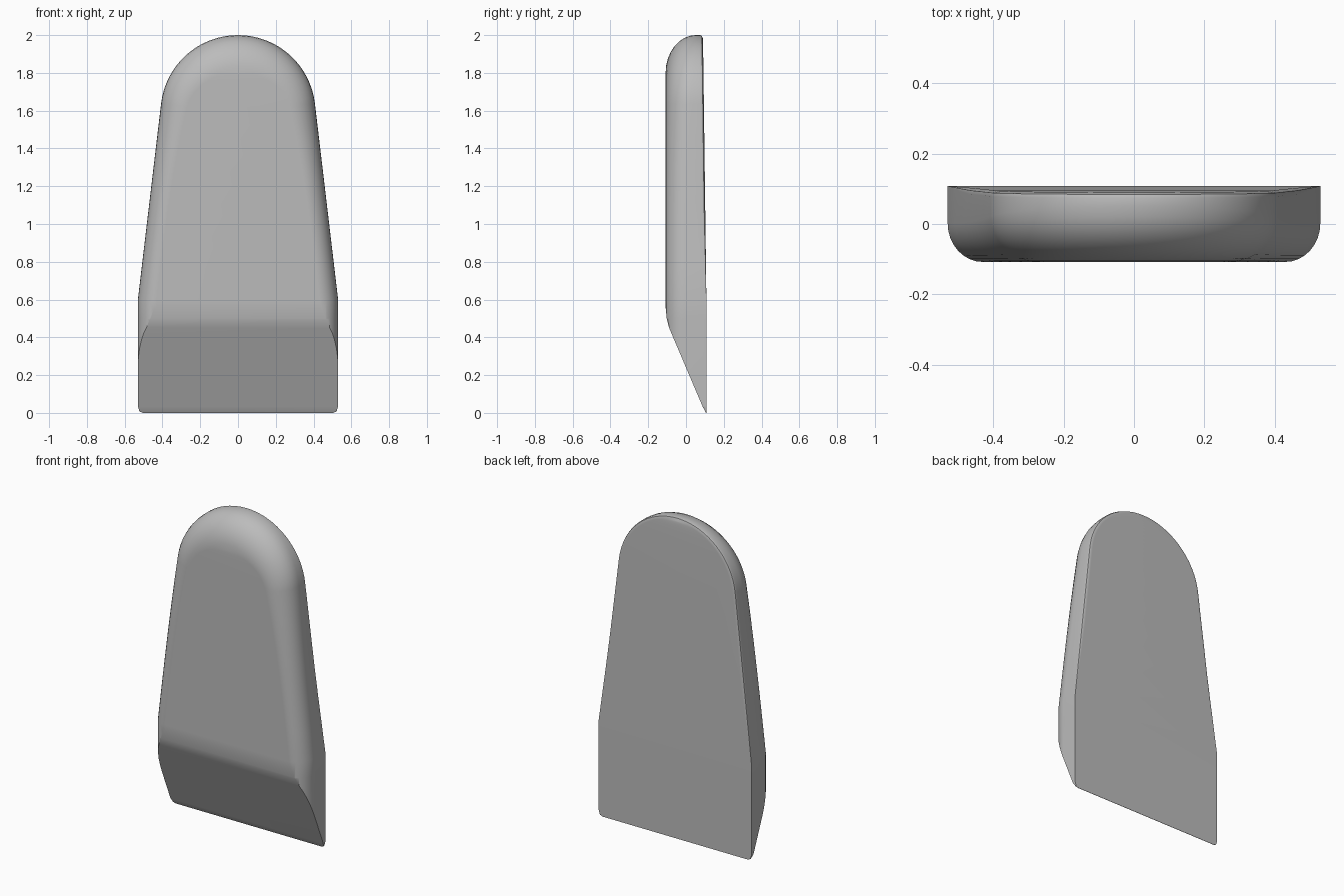
import bpy, bmesh, math
from mathutils import Vector

cube = bpy.data.objects.get("Cube")
if cube:
    bpy.data.objects.remove(cube)

# Material
grey = bpy.data.materials.new("plain_grey")
grey.use_nodes = True
COLOUR = (0.5, 0.5, 0.5, 1)
grey.diffuse_color = COLOUR
grey.node_tree.nodes["Principled BSDF"].inputs["Base Color"].default_value = COLOUR

HEIGHT, RADIUS, WIDTH, SHOULDER = 2.0, 0.41, 0.53, 0.6
FRONT, BACK = -0.108, 0.108
TILT = math.atan(0.114)


def half_outline():
    """Right half of the silhouette, bottom to top, with inset directions."""
    pts = [((x, z), (1, 0)) for x, z in
           ((0.505, 0), (0.522, 0.008), (WIDTH, 0.035), (WIDTH, 0.3), (WIDTH, 0.5))]
    pts.append(((WIDTH, SHOULDER), (1, TILT / 2)))
    dome = []
    for i in range(17):
        a = TILT + (math.pi / 2 - TILT) * i / 16
        c, s = math.cos(a), math.sin(a)
        dome.append(((RADIUS * c, HEIGHT - RADIUS + RADIUS * s), (c, s)))
    (x1, z1), n1 = dome[0]
    for i in range(1, 6):
        t = i / 6
        pts.append(((WIDTH + (x1 - WIDTH) * t, SHOULDER + (z1 - SHOULDER) * t), n1))
    return pts + dome


def rise(z):
    return max(0, (z - SHOULDER) / (HEIGHT - SHOULDER))


def section(point, normal):
    """Points from the back rim, round the edge, to the front face."""
    k = rise(point[1])
    back = BACK - 0.018 * k
    rim = min(1, 3 * k)
    inset = 0.1 + 0.1 * k ** 3
    depth = 0.11 + 0.05 * k ** 3
    steps = [(0.02 * rim, back), (0.004 * rim, back - 0.006 * rim), (0, back - 0.016 * rim)]
    for i in range(9):
        a = math.pi / 2 * i / 8
        steps.append((inset * (1 - math.cos(a)), FRONT + depth * (1 - math.sin(a))))
    return [Vector((point[0] - normal[0] * d, y, point[1] - normal[1] * d)) for d, y in steps]


# Body: each row runs round the right edge and back round the left edge
bm = bmesh.new()
rows = []
for point, normal in half_outline():
    right = section(point, normal)
    left = [Vector((-p.x, p.y, p.z)) for p in reversed(right)]
    rows.append([bm.verts.new(p) for p in right + left])
for low, high in zip(rows, rows[1:]):
    n = len(low)
    for i in range(n):
        j = (i + 1) % n
        bm.faces.new((low[i], low[j], high[j], high[i]))
bm.faces.new(rows[0])
bmesh.ops.remove_doubles(bm, verts=bm.verts, dist=0.0005)

# Slanted lower front, with softened upper and lower edges
SLANT = math.atan(1 / 2.35)
cuts = [((0, 0.24), SLANT),
        ((FRONT, 0.525), SLANT * 0.6),
        ((FRONT, 0.56), SLANT * 0.25),
        ((0.088, 0.033), SLANT * 1.25)]
for (y, z), angle in cuts:
    out = Vector((0, -math.cos(angle), -math.sin(angle)))
    geom = bm.verts[:] + bm.edges[:] + bm.faces[:]
    cut = bmesh.ops.bisect_plane(bm, geom=geom, plane_co=(0, y, z), plane_no=out,
                                 clear_outer=True, dist=0.0001)["geom_cut"]
    edges = [e for e in cut if isinstance(e, bmesh.types.BMEdge) and e.is_boundary]
    bmesh.ops.holes_fill(bm, edges=edges, sides=0)
bmesh.ops.recalc_face_normals(bm, faces=bm.faces)

mesh = bpy.data.meshes.new("rounded_wedge_body")
bm.to_mesh(mesh)
bm.free()
mesh.materials.append(grey)
body = bpy.data.objects.new("rounded_wedge_body", mesh)
bpy.context.collection.objects.link(body)

# Smooth shading with crisp back and slant edges
bpy.ops.object.select_all(action="DESELECT")
body.select_set(True)
bpy.context.view_layer.objects.active = body
bpy.ops.object.shade_smooth_by_angle(angle=math.radians(35))
weighted = body.modifiers.new("even_shading", "WEIGHTED_NORMAL")
weighted.keep_sharp = True
